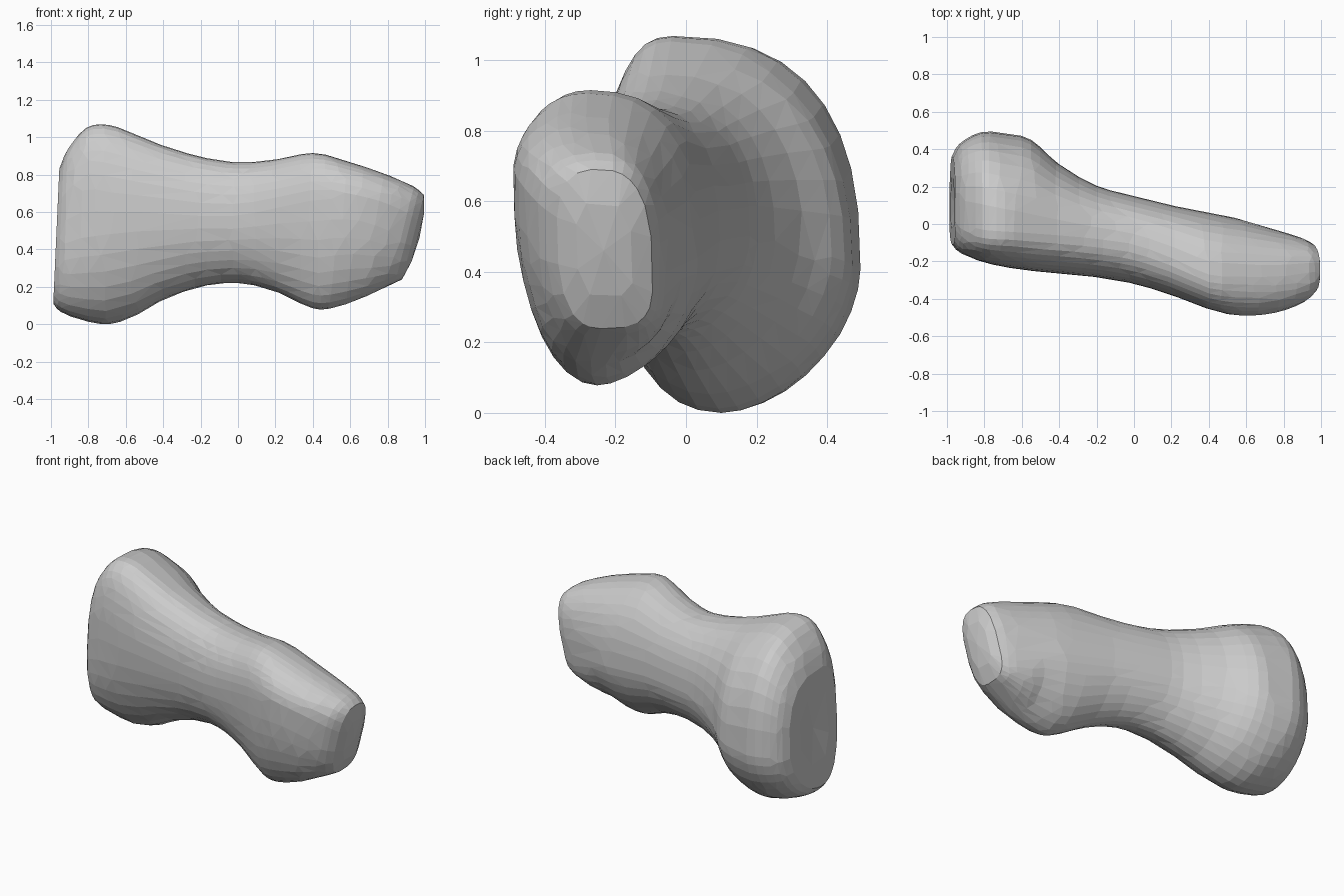
import bpy, bmesh, math

if "Cube" in bpy.data.objects:
    bpy.data.objects.remove(bpy.data.objects["Cube"])

SEGS = 36      # points around each section
STEPS = 3      # interpolated rings between key sections

# Key sections: x, z bottom, z top, y front, y back,
#               y of top ridge, y of bottom ridge, z of back bulge, z of front bulge
SECTIONS = [
    (-0.972, 0.11, 0.83, -0.11, 0.36, 0.04, 0.07, 0.42, 0.52),
    (-0.930, 0.065, 0.935, -0.155, 0.43, 0.00, 0.08, 0.41, 0.56),
    (-0.820, 0.02, 1.05, -0.20, 0.49, -0.03, 0.10, 0.41, 0.60),
    (-0.690, 0.00, 1.065, -0.23, 0.485, -0.04, 0.10, 0.41, 0.60),
    (-0.550, 0.045, 1.015, -0.25, 0.45, -0.05, 0.07, 0.43, 0.60),
    (-0.400, 0.13, 0.955, -0.265, 0.32, -0.06, 0.02, 0.47, 0.59),
    (-0.200, 0.20, 0.895, -0.285, 0.205, -0.08, -0.02, 0.50, 0.58),
    (0.000, 0.22, 0.865, -0.32, 0.15, -0.11, -0.07, 0.50, 0.58),
    (0.200, 0.175, 0.88, -0.38, 0.10, -0.18, -0.15, 0.49, 0.62),
    (0.400, 0.085, 0.915, -0.455, 0.06, -0.27, -0.24, 0.46, 0.66),
    (0.550, 0.09, 0.87, -0.49, 0.03, -0.28, -0.26, 0.44, 0.67),
    (0.720, 0.14, 0.805, -0.475, -0.02, -0.28, -0.27, 0.42, 0.63),
    (0.870, 0.205, 0.735, -0.42, -0.065, -0.26, -0.25, 0.39, 0.56),
    (0.935, 0.24, 0.69, -0.365, -0.095, -0.25, -0.24, 0.38, 0.52),
]


def catmull(a, b, c, d, t):
    return 0.5 * (2 * b + (c - a) * t + (2 * a - 5 * b + 4 * c - d) * t * t
                  + (3 * b - a - 3 * c + d) * t ** 3)


def lean(x):
    # both end faces tilt slightly along the bone
    if x > 0.4:
        return 0.26 * min(1, (x - 0.4) / 0.47)
    if x < -0.75:
        return 0.045 * min(1, (-0.75 - x) / 0.2)
    return 0


def section_points(s):
    x, zb, zt, y0, y1, yt, yb, zr, zl = s
    # sections get squarer towards the two ends
    square = max(0, min(1, (abs(x) - 0.65) / 0.25))
    pts = []
    for i in range(SEGS):
        a = 2 * math.pi * i / SEGS
        c, si = math.cos(a), math.sin(a)
        low_back = si < 0 and c > 0
        n = 2.3 if si >= 0 else (1.75 if low_back else 2.1)
        if x < 0:
            n += 0.1 * square if low_back else 0.45 * square
        else:
            n += (1.5 if low_back else 0.4) * square
        u, v = abs(c) ** (2 / n), abs(si) ** (2 / n)
        cy = yt if si >= 0 else yb
        cz = zr if c >= 0 else zl
        y = cy + ((y1 - cy) if c >= 0 else (y0 - cy)) * u
        z = cz + ((zt - cz) if si >= 0 else (zb - cz)) * v
        pts.append((x + lean(x) * (z - 0.46), y, z))
    return pts


# Smoothly interpolated sections
rings = []
last = len(SECTIONS) - 1
for k in range(last):
    keys = [SECTIONS[min(max(k + o, 0), last)] for o in (-1, 0, 1, 2)]
    for j in range(STEPS):
        rings.append([catmull(*vals, j / STEPS) for vals in zip(*keys)])
rings.append(list(SECTIONS[-1]))

# Loft the bone body
bm = bmesh.new()
loops = [[bm.verts.new(p) for p in section_points(r)] for r in rings]
for a, b in zip(loops, loops[1:]):
    for i in range(SEGS):
        j = (i + 1) % SEGS
        bm.faces.new((a[i], a[j], b[j], b[i]))


# End caps: an inner ring and a centre, dished at the wide end
def cap(loop, dx_inner, dx_centre):
    n = len(loop)
    mid = loop[0].co * 0
    for v in loop:
        mid += v.co / n
    inner = []
    for v in loop:
        p = v.co.lerp(mid, 0.4)
        p.x += dx_inner
        inner.append(bm.verts.new(p))
    mid.x += dx_centre
    centre = bm.verts.new(mid)
    for i in range(n):
        j = (i + 1) % n
        bm.faces.new((loop[i], loop[j], inner[j], inner[i]))
        bm.faces.new((inner[i], inner[j], centre))


cap(loops[0], 0.0, 0.02)
cap(loops[-1], 0.025, 0.035)
bmesh.ops.recalc_face_normals(bm, faces=bm.faces)
bmesh.ops.triangulate(bm, faces=bm.faces)

mesh = bpy.data.meshes.new("bone")
bm.to_mesh(mesh)
bm.free()
bone = bpy.data.objects.new("bone", mesh)
bpy.context.collection.objects.link(bone)

# Irregular flat facets like a reduced scan
dec = bone.modifiers.new("facets", 'DECIMATE')
dec.ratio = 0.5
